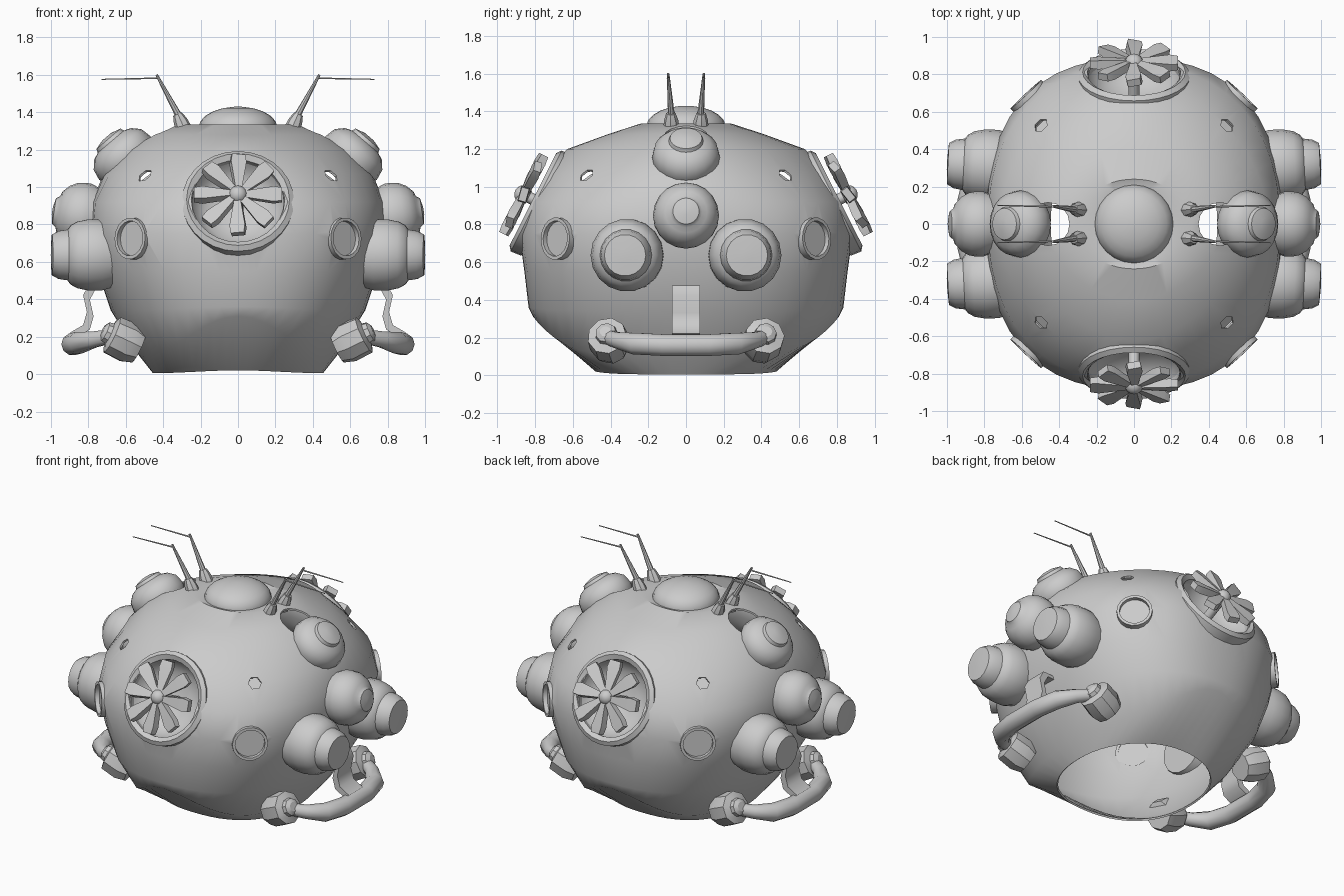
import bpy, bmesh, math
from mathutils import Vector, Matrix

cube = bpy.data.objects.get("Cube")
if cube:
    bpy.data.objects.remove(cube, do_unlink=True)

grey = bpy.data.materials.new("plain grey")
grey.use_nodes = True
grey.diffuse_color = (0.6, 0.6, 0.6, 1)
grey.node_tree.nodes["Principled BSDF"].inputs["Base Color"].default_value = (0.6, 0.6, 0.6, 1)


def finish(name, bm, angle=40):
    bmesh.ops.recalc_face_normals(bm, faces=bm.faces)
    mesh = bpy.data.meshes.new(name)
    bm.to_mesh(mesh)
    bm.free()
    obj = bpy.data.objects.new(name, mesh)
    bpy.context.collection.objects.link(obj)
    mesh.materials.append(grey)
    smooth(obj, angle)
    return obj


def smooth(obj, angle):
    bpy.ops.object.select_all(action='DESELECT')
    obj.select_set(True)
    bpy.context.view_layer.objects.active = obj
    bpy.ops.object.shade_smooth_by_angle(angle=math.radians(angle))


def frame(origin, direction):
    turn = Vector(direction).to_track_quat('Z', 'Y').to_matrix().to_4x4()
    return Matrix.Translation(origin) @ turn


def skin(bm, rings):
    for low, high in zip(rings, rings[1:]):
        n = len(low)
        for i in range(n):
            j = (i + 1) % n
            bm.faces.new((low[i], low[j], high[j], high[i]))


def add_lathe(bm, profile, origin, direction, sides=20, closed=False):
    m = frame(origin, direction)
    rings = []
    for r, h in profile:
        rings.append([bm.verts.new(m @ Vector((r * math.cos(t), r * math.sin(t), h)))
                      for t in (math.tau * i / sides for i in range(sides))])
    skin(bm, rings + rings[:1] if closed else rings)
    if not closed:
        bm.faces.new(rings[0])
        bm.faces.new(rings[-1])


def lathe(name, profile, origin, direction, sides=20, closed=False, angle=40):
    bm = bmesh.new()
    add_lathe(bm, profile, origin, direction, sides, closed)
    return finish(name, bm, angle)


def tube(name, points, radii, sides=10):
    # Round tube through a few points
    pts = [Vector(p) for p in points]
    bm = bmesh.new()
    rings = []
    for k, p in enumerate(pts):
        along = pts[min(k + 1, len(pts) - 1)] - pts[max(k - 1, 0)]
        m = frame(p, along)
        rings.append([bm.verts.new(m @ Vector((radii[k] * math.cos(t), radii[k] * math.sin(t), 0)))
                      for t in (math.tau * i / sides for i in range(sides))])
    skin(bm, rings)
    bm.faces.new(rings[0])
    bm.faces.new(rings[-1])
    return finish(name, bm)


def dome(radius, height, base=0.0, steps=5):
    # Rounded cap profile
    return [(radius * math.cos(a), base + height * math.sin(a))
            for a in (math.radians(84) * i / steps for i in range(steps + 1))]


SIDES = ((1, "left"), (-1, "right"))
ENDS = ((-1, "front"), (1, "back"))

# Shell: stacked squarish rings, with a pointed brow at front and back
# height, x radius, y radius, squareness, brow lift
RINGS = [(0.005, 0.455, 0.48, 2.2, 0.015), (0.1, 0.53, 0.81, 2.0, 0.21),
         (0.34, 0.68, 0.835, 2.25, 0.02), (0.55, 0.75, 0.857, 2.4, 0),
         (0.75, 0.79, 0.885, 2.45, 0), (0.92, 0.78, 0.85, 2.25, 0),
         (1.07, 0.72, 0.76, 1.85, 0), (1.2, 0.6, 0.63, 1.75, 0),
         (1.28, 0.47, 0.41, 1.8, 0), (1.335, 0.31, 0.24, 2, 0), (1.32, 0.2, 0.2, 2, 0)]
bm = bmesh.new()
loops = []
for z, rx, ry, n, lift in RINGS:
    loop = []
    for i in range(48):
        t = math.tau * i / 48
        c, s = math.cos(t), math.sin(t)
        k = (abs(c) ** n + abs(s) ** n) ** (-1 / n)
        loop.append(bm.verts.new((rx * k * c, ry * k * s, z + lift * abs(s) ** 5)))
    loops.append(loop)
skin(bm, loops)
bm.faces.new(loops[-1])
shell = finish("shell", bm)
wall = shell.modifiers.new("wall", 'SOLIDIFY')
wall.thickness = 0.012

# Openings cut through the shell
VENT_C, VENT_N = (0.785, 0.92), (0.89, 0.45)
PORT = Vector((0.57, 0.685, 0.725))
PORT_N = Vector((0.68, 0.73, 0.04))
DENT = Vector((0.49, 0.52, 1.05))
DENT_N = Vector((0.5, 0.5, 0.75))
bm = bmesh.new()
for e, _ in ENDS:
    add_lathe(bm, [(0.25, -0.12), (0.25, 0.2)], (0, e * VENT_C[0], VENT_C[1]),
              (0, e * VENT_N[0], VENT_N[1]), 24)
    for s, _ in SIDES:
        flip = Vector((s, e, 1))
        add_lathe(bm, [(0.1, -0.1), (0.1, 0.1)], PORT * flip, PORT_N * flip, 16)
        add_lathe(bm, [(0.042, -0.09), (0.042, 0.09)], DENT * flip, DENT_N * flip, 6)
for s, _ in SIDES:
    add_lathe(bm, [(0.115, -0.2), (0.115, 0.2)], (s * 0.46, 0, 1.24), (0, 0, 1), 16)
cutter = finish("opening_cutter", bm)
cutter.hide_render = True
cut = shell.modifiers.new("openings", 'BOOLEAN')
cut.operation = 'DIFFERENCE'
cut.solver = 'EXACT'
cut.object = cutter
graph = bpy.context.evaluated_depsgraph_get()
carved = bpy.data.meshes.new_from_object(shell.evaluated_get(graph))
shell.modifiers.clear()
shell.data = carved
bpy.data.objects.remove(cutter, do_unlink=True)
smooth(shell, 35)

# Top dome
lathe("top_dome", [(0.21, -0.03)] + dome(0.21, 0.11), (0, 0, 1.32), (0, 0, 1), 24)

for e, end in ENDS:
    # Round vent: rim, deep bowl and fan
    c = Vector((0, e * VENT_C[0], VENT_C[1]))
    d = Vector((0, e * VENT_N[0], VENT_N[1])).normalized()
    lathe(end + "_vent_rim", [(0.245, -0.04), (0.295, -0.05), (0.3, 0.01), (0.275, 0.03), (0.245, 0.012)],
          c, d, 28, closed=True)
    lathe(end + "_vent_bowl", [(0.25, -0.01), (0.23, -0.06), (0.18, -0.11), (0.1, -0.14), (0.02, -0.15),
                               (0.02, -0.155), (0.1, -0.145), (0.18, -0.115), (0.235, -0.06), (0.255, -0.01)],
          c, d, 28, closed=True)
    hub = c + d * 0.085
    lathe(end + "_fan_hub", [(0.03, -0.24), (0.03, -0.03), (0.05, -0.02)] + dome(0.05, 0.05), hub, d, 12)
    bm = bmesh.new()
    m = frame(hub, d)
    for i in range(8):
        blade = m @ Matrix.Rotation(math.tau * i / 8, 4, 'Z') @ Matrix.Rotation(0.2, 4, 'X')
        rings = [[bm.verts.new(blade @ Vector((r, y * w, z * h))) for y, z in ((-1, -1), (1, -1), (1, 1), (-1, 1))]
                 for r, w, h in ((0.02, 0.015, 0.02), (0.19, 0.042, 0.024), (0.235, 0.036, 0.02))]
        skin(bm, rings)
        bm.faces.new(rings[0])
        bm.faces.new(rings[-1])
    finish(end + "_fan_blades", bm, 20)

    for s, side in SIDES:
        flip = Vector((s, e, 1))
        tag = f"{end}_{side}_"
        # Porthole rim and pane
        lathe(tag + "porthole_rim", [(0.094, -0.03), (0.112, -0.03), (0.112, 0.012), (0.094, 0.012)],
              PORT * flip, PORT_N * flip, 18, closed=True)
        lathe(tag + "porthole_pane", [(0.1, -0.025), (0.1, -0.015)], PORT * flip, PORT_N * flip, 18)
        # Small sunken dent
        lathe(tag + "dent_floor", [(0.06, -0.035), (0.06, -0.025)], DENT * flip, DENT_N * flip, 6)
        # Stepped lower pod
        lathe(tag + "lower_pod", [(0.17, -0.08), (0.193, 0.0), (0.193, 0.07), (0.18, 0.13), (0.16, 0.165),
                                  (0.138, 0.18), (0.13, 0.23), (0.11, 0.265), (0.03, 0.27)],
              Vector((0.73, 0.31, 0.637)) * flip, Vector((1, 0.05, 0)) * flip, 18, angle=30)
        # Antenna: foot, rod and whip
        lathe(tag + "antenna_foot", [(0.045, -0.05), (0.038, 0.02), (0.025, 0.06)],
              Vector((0.3, 0.078, 1.335)) * flip, Vector((0.35, 0.03, 0.8)) * flip, 8)
        tube(tag + "antenna_rod", [Vector(p) * flip for p in ((0.3, 0.075, 1.35), (0.435, 0.095, 1.6))],
             (0.02, 0.007), 8)
        tube(tag + "antenna_whip", [Vector(p) * flip for p in ((0.43, 0.092, 1.582), (0.73, 0.1, 1.576))],
             (0.005, 0.003), 6)
        # Handle mount with a knob
        lathe(tag + "handle_mount", [(0.09, -0.1), (0.11, -0.04), (0.105, 0.06), (0.06, 0.075), (0.055, 0.1), (0.03, 0.115)],
              Vector((0.62, 0.41, 0.185)) * flip, Vector((0.85, 0.15, 0.4)) * flip, 9, angle=25)

for s, side in SIDES:
    # Rounded middle and upper pods, each with a nub
    lathe(side + "_middle_pod", [(0.14, -0.1), (0.175, 0)] + dome(0.175, 0.15, 0.03)[:-2]
          + [(0.085, 0.155), (0.07, 0.175), (0.02, 0.185)], (s * 0.81, 0, 0.845), (s, 0, 0.15), 20)
    lathe(side + "_upper_pod", [(0.1, -0.13), (0.16, -0.06), (0.18, 0), (0.168, 0.06), (0.13, 0.1), (0.092, 0.115),
                                (0.085, 0.135), (0.03, 0.15)],
          (s * 0.605, 0, 1.155), (s * 0.65, 0, 0.76), 20)
    # Straight carry handle with bent ends
    half = [(0.69, 0.41, 0.2), (0.77, 0.36, 0.185), (0.85, 0.27, 0.168), (0.885, 0.12, 0.16)]
    path = half + [(x, -y, z) for x, y, z in reversed(half)]
    widths = (0.04, 0.045, 0.06, 0.06)
    tube(side + "_handle", [(s * x, y, z) for x, y, z in path], widths + widths[::-1], 10)
    # Curved strap from the shell to the handle
    bm = bmesh.new()
    rings = []
    for x, z in ((0.7, 0.46), (0.78, 0.465), (0.81, 0.41), (0.79, 0.32), (0.81, 0.25), (0.88, 0.21)):
        rings.append([bm.verts.new((s * (x + dx), y, z + dz))
                      for y, dx, dz in ((-0.075, -0.018, -0.012), (0.075, -0.018, -0.012),
                                        (0.075, 0.018, 0.012), (-0.075, 0.018, 0.012))])
    skin(bm, rings)
    bm.faces.new(rings[0])
    bm.faces.new(rings[-1])
    finish(side + "_strap", bm, 50)
